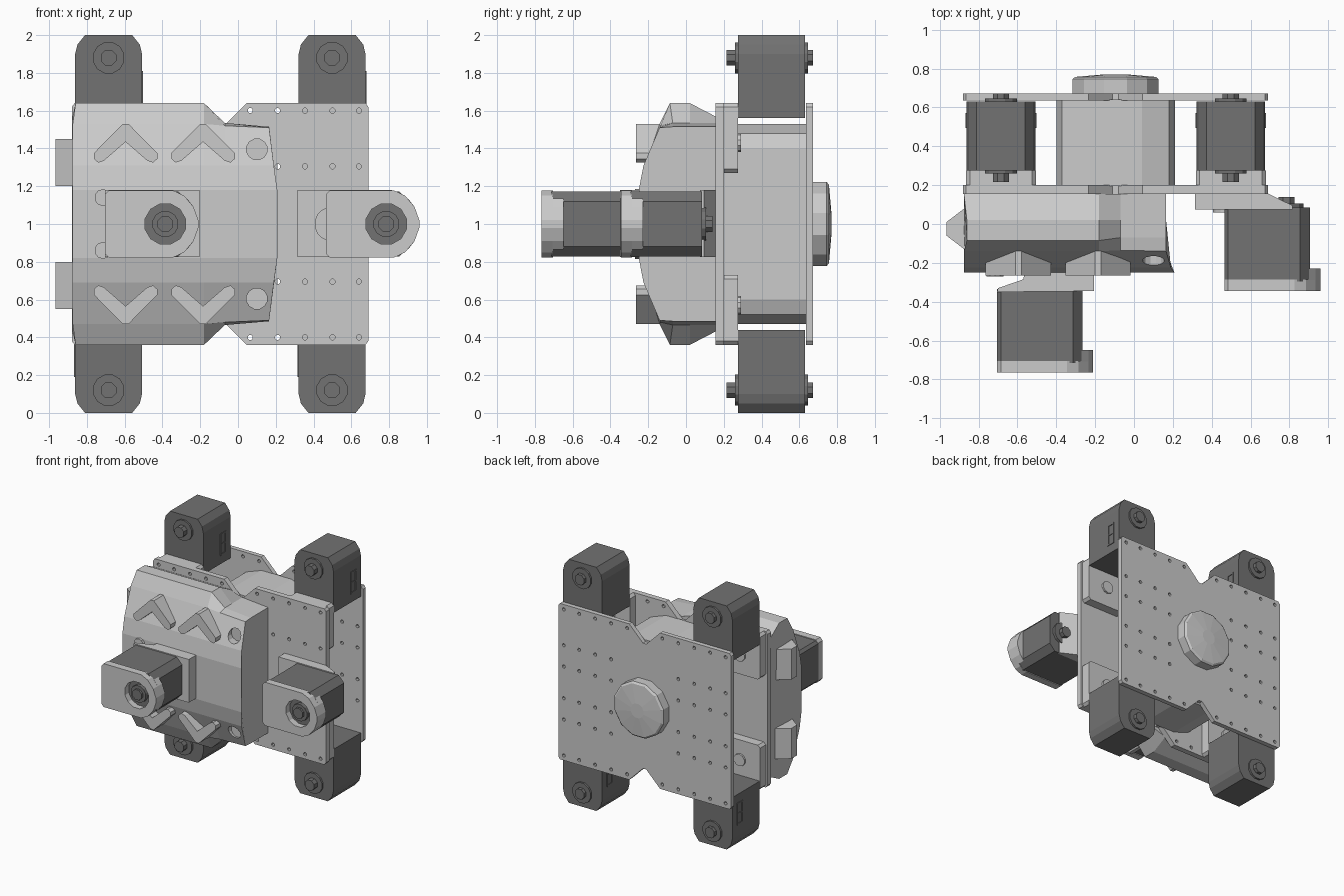
import bpy, bmesh, math
from mathutils import Vector

if "Cube" in bpy.data.objects:
    bpy.data.objects.remove(bpy.data.objects["Cube"])

dark = bpy.data.materials.new("dark_grey")
dark.diffuse_color = (0.17, 0.17, 0.17, 1)
dark.use_nodes = True
dark.node_tree.nodes["Principled BSDF"].inputs["Base Color"].default_value = dark.diffuse_color
CX = -0.095  # symmetry line of the two plates


def finish(name, bm, mat=None):
    bmesh.ops.recalc_face_normals(bm, faces=bm.faces)
    me = bpy.data.meshes.new(name)
    bm.to_mesh(me)
    bm.free()
    ob = bpy.data.objects.new(name, me)
    bpy.context.collection.objects.link(ob)
    if mat:
        me.materials.append(mat)
    return ob


def loft(name, rings, mat=None):
    bm = bmesh.new()
    vs = [[bm.verts.new(p) for p in r] for r in rings]
    n = len(vs[0])
    for a, b in zip(vs, vs[1:]):
        for i in range(n):
            bm.faces.new((a[i], a[(i + 1) % n], b[(i + 1) % n], b[i]))
    bm.faces.new(vs[0])
    bm.faces.new(vs[-1])
    return finish(name, bm, mat)


def prism_y(name, pts, y0, y1, mat=None):
    return loft(name, [[(x, y, z) for x, z in pts] for y in (y0, y1)], mat)


def prism_z(name, pts, z0, z1, mat=None):
    return loft(name, [[(x, y, z) for x, y in pts] for z in (z0, z1)], mat)


def circle(x, z, r, n):
    return [(x + r * math.cos(2 * math.pi * (i + .5) / n),
             z + r * math.sin(2 * math.pi * (i + .5) / n)) for i in range(n)]


def disc(name, x, z, r, y0, y1, n=12, mat=None):
    return prism_y(name, circle(x, z, r, n), y0, y1, mat)


def rect(x0, x1, z0, z1, c=0.0):
    if not c:
        return [(x0, z0), (x1, z0), (x1, z1), (x0, z1)]
    return [(x0 + c, z0), (x1 - c, z0), (x1, z0 + c), (x1, z1 - c),
            (x1 - c, z1), (x0 + c, z1), (x0, z1 - c), (x0, z0 + c)]


def cut(ob, holes, y0, y1, n):
    bm = bmesh.new()
    for x, z, r in holes:
        a, b = [[bm.verts.new((p, y, q)) for p, q in circle(x, z, r, n)] for y in (y0, y1)]
        for i in range(n):
            bm.faces.new((a[i], a[(i + 1) % n], b[(i + 1) % n], b[i]))
        bm.faces.new(a)
        bm.faces.new(b)
    tool = finish("hole_cutter", bm)
    tool.hide_render = True
    m = ob.modifiers.new("holes", 'BOOLEAN')
    m.operation, m.solver, m.object = 'DIFFERENCE', 'EXACT', tool
    bpy.context.view_layer.objects.active = ob
    bpy.ops.object.modifier_apply(modifier=m.name)
    bpy.data.objects.remove(tool)


# notched, drilled plates
half = [(.015, .515), (.14, .64), (.77, .64), (.785, .62)]
q = half + [(x, -z) for x, z in reversed(half)]
outline = [(CX + x, 1 + z) for x, z in q] + [(CX - x, 1 + z) for x, z in reversed(q)]
cols = [CX + s * d for s in (-1, 1) for d in (.16, .305, .45, .595, .735)]
for name, y0, y1, rows in (("front_plate", .155, .2, (.6, .305)),
                           ("rear_plate", .635, .672, (.6, .305, .13))):
    plate = prism_y(name, outline, y0, y1)
    holes = [(x, 1 + s * z, .014) for x in cols for z in rows for s in (-1, 1)
             if z == .6 or abs(x - CX) > .2]
    cut(plate, holes, y0 - .02, y1 + .02, 8)

# central core between the plates
core = [(.135, .53), (.275, .48), (.305, .4)]
q = core + [(x, -z) for x, z in reversed(core)]
prism_y("central_core", [(CX + x, 1 + z) for x, z in q] +
        [(CX - x, 1 + z) for x, z in reversed(q)], .195, .64)

# domed cap on the back
loft("rear_cap", [[(x, y, z) for x, z in circle(CX, 1, r, 12)]
                  for y, r in ((.67, .23), (.745, .23), (.757, .215), (.77, .06))])

# four corner motors with pads, axle hubs and a port
for side, cx in (("left", -.685), ("right", .498)):
    for lvl, s in (("upper", 1), ("lower", -1)):
        tag = f"{side}_{lvl}"
        prof = [(.177, .56), (.177, .9), (.165, .95), (.125, 1)]
        pts = prof + [(-x, z) for x, z in reversed(prof)]
        prism_y("motor_" + tag, [(cx + x, 1 + s * z) for x, z in pts], .275, .63, dark)
        z = 1 + s * .88
        disc("motor_collar_" + tag, cx, z, .085, .26, .645, 12, dark)
        disc("motor_axle_" + tag, cx, z, .045, .215, .672, 8, dark)
        zs = sorted((1 + s * .27, 1 + s * .64))
        prism_y("motor_pad_" + tag, rect(cx - .18, cx + .18, *zs, .02), .2, .275)
        disc("pad_screw_" + tag, cx, 1 + s * .43, .05, .275, .29, 10)
        # port frame made of thin bars
        xa = cx + s * .176
        xb = cx + s * .182
        for y0, y1, z0, z1 in ((.495, .508, .63, .81), (.557, .57, .63, .81), (.495, .57, .63, .643),
                               (.495, .57, .714, .726), (.495, .57, .797, .81)):
            za, zb = sorted((1 + s * z0, 1 + s * z1))
            prism_z("port_frame_" + tag, rect(*sorted((xa, xb)), y0, y1), za, zb, dark)

# faceted front hull, narrowing in height on the right
wide = [(.155, .57), (.02, .64), (-.085, .64), (-.14, .53), (-.225, .31), (-.25, .18)]
low = [(.155, .535), (.02, .535), (-.07, .535), (-.135, .52), (-.225, .31), (-.25, .18)]
end = [(.155, .515), (.02, .515), (-.07, .515), (-.14, .51), (-.225, .31), (-.25, .18)]


def ring(prof, fx):
    full = prof + [(y, -z) for y, z in reversed(prof)]
    return [(fx(abs(z)), y, 1 + z) for y, z in full]


hull = loft("front_hull", [ring(wide, lambda z: -.875 if z < .6 else -.86),
                           ring(wide, lambda z: -.18),
                           ring(low, lambda z: -.07),
                           ring(end, lambda z: .165 if z > .4 else (.19 if z > .25 else .208))])
cut(hull, [(.1, 1 + s * .395, .056) for s in (-1, 1)], -.4, -.15, 12)

# raised chevrons and side blocks on the hull
arm = [(.168, .375), (.168, .345), (.145, .325), (.115, .335)]
for lvl, s in (("upper", 1), ("lower", -1)):
    for i, cx in enumerate((-.595, -.185)):
        pts = ([(0.015, .53)] + arm + [(0, .435)] +
               [(-x, z) for x, z in reversed(arm)] + [(-.015, .53)])
        prism_y(f"chevron_{lvl}_{i}", [(cx + x, 1 + s * z) for x, z in pts], -.265, -.1)
    za, zb = sorted((1 + s * .2, 1 + s * .45))
    prism_z("side_block_" + lvl, [(-.86, .09), (-.965, .01), (-.965, -.06), (-.86, -.14)], za, zb)

# front pods: dark body, capped by a rounded shell with a recessed hub
for name, x, y in (("left", -.705, -.765), ("right", .465, -.345)):
    def place(pts):
        return [(x + a, 1 + b) for a, b in pts]

    body = [(.39, .172), (.44, .12)]
    prism_y(f"pod_body_{name}", place([(0, -.15), (.02, -.172)] + [(a, -b) for a, b in body] +
            [(a, b) for a, b in reversed(body)] + [(.02, .172), (0, .15)]), y + .05, y + .43, dark)
    rnd = [(.36, .178), (.42, .15), (.47, .09), (.495, .02)]
    nose = [(a, -b) for a, b in rnd] + list(reversed(rnd))
    shell = prism_y(f"pod_cap_{name}",
                    place([(0, -.155), (.02, -.178)] + nose + [(.02, .178), (0, .155)]), y, y + .06)
    cut(shell, [(x + .32, 1, .11)], y - .1, y + .2, 12)
    lip = place([(.435, -.135)] + nose[2:-2] + [(.435, .135)])
    prism_y(f"pod_lip_{name}", lip, y + .058, y + .117)
    disc(f"pod_hub_{name}", x + .32, 1, .07, y + .02, y + .06, 12, dark)
    disc(f"pod_axle_{name}", x + .32, 1, .045, y + .003, y + .06, 8, dark)

# pod mounting brackets
prism_z("left_pod_bracket", [(-.705, -.35), (-.7, -.33), (-.57, -.285), (-.55, -.2),
                             (-.205, -.2), (-.205, -.345)], .825, 1.18)
prism_z("right_pod_bracket", [(.315, .157), (.315, .075), (.815, .075), (.815, .095), (.69, .157)],
        .825, 1.18)
disc("right_bracket_boss", .495, 1, .09, .06, .08, 16)
disc("right_bracket_collar", .785, 1, .09, .07, .105, 12, dark)
disc("right_bracket_axle", .785, 1, .045, .07, .14, 8, dark)
for s in (-1, 1):
    disc("left_bracket_clip", -.715, 1 + s * .14, .045, -.27, -.24, 10)
